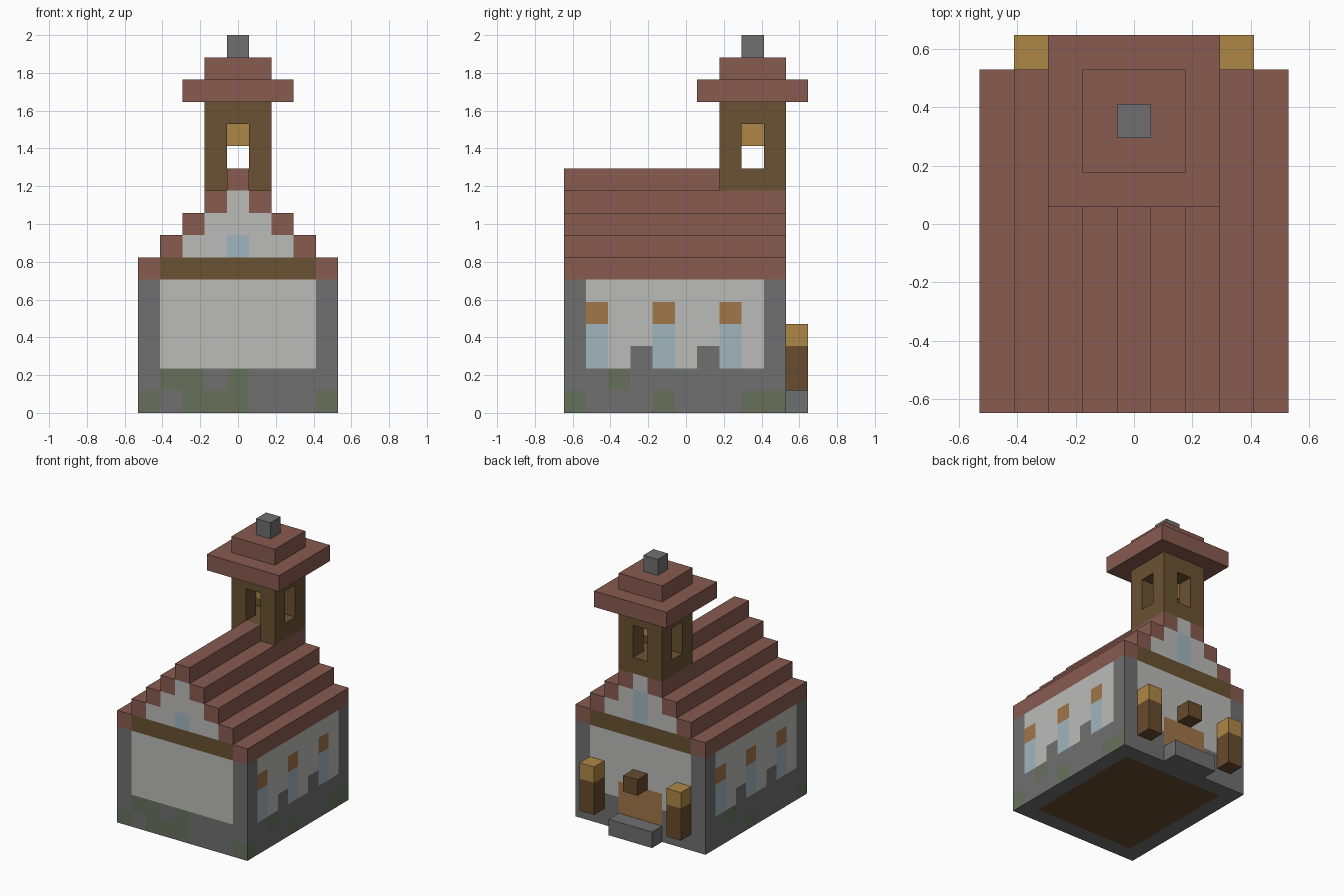
import bpy, bmesh
from itertools import product
from mathutils import Vector

cube = bpy.data.objects.get("Cube")
if cube:
    bpy.data.objects.remove(cube)

U = 2 / 17                          # edge length of one block
CORNER = Vector((-4.5, -5.5, 0))    # grid corner, in blocks


def linear(c):
    c /= 255
    return c / 12.92 if c <= 0.04045 else ((c + 0.055) / 1.055) ** 2.4


def material(name, r, g, b):
    m = bpy.data.materials.new(name)
    colour = (linear(r), linear(g), linear(b), 1)
    m.use_nodes = True
    bsdf = m.node_tree.nodes["Principled BSDF"]
    bsdf.inputs["Base Color"].default_value = colour
    bsdf.inputs["Roughness"].default_value = 0.9
    m.diffuse_color = colour
    return m


# Letter codes for the colours
PALETTE = {
    "S": material("grey stone", 112, 112, 112),
    "M": material("mossy stone", 105, 112, 92),
    "P": material("pale plaster", 187, 187, 185),
    "G": material("pale blue glass", 160, 182, 190),
    "R": material("red roof tile", 135, 91, 80),
    "T": material("dark timber", 106, 82, 50),
    "O": material("ochre wood", 160, 118, 72),
    "B": material("gold", 174, 135, 70),
    "W": material("brown wood", 104, 76, 46),
}
SIDES = [Vector(s) for s in ((1, 0, 0), (-1, 0, 0), (0, 1, 0),
                             (0, -1, 0), (0, 0, 1), (0, 0, -1))]


def cells(xs, ys, zs):
    """Set of grid cells, each range given as (first, last)."""
    return set(product(*(range(a, b + 1) for a, b in (xs, ys, zs))))


def build(name, solid, paint):
    """Skin a set of cells; paint is a letter or a rule (cell, normal) -> letter."""
    bm = bmesh.new()
    verts, used = {}, []
    mesh = bpy.data.meshes.new(name)
    for cell in sorted(solid):
        centre = Vector(cell) + Vector((0.5, 0.5, 0.5))
        for n in SIDES:
            if tuple(int(a + b) for a, b in zip(cell, n)) in solid:
                continue
            u = Vector((n.y, n.z, n.x))
            v = n.cross(u)
            loop = []
            for a, b in ((-1, -1), (1, -1), (1, 1), (-1, 1)):
                p = centre + (n + a * u + b * v) / 2
                key = tuple(round(c) for c in p)
                if key not in verts:
                    verts[key] = bm.verts.new((p + CORNER) * U)
                loop.append(verts[key])
            face = bm.faces.new(loop)
            letter = paint if isinstance(paint, str) else paint(cell, n)
            if letter not in used:
                used.append(letter)
                mesh.materials.append(PALETTE[letter])
            face.material_index = used.index(letter)
    bm.to_mesh(mesh)
    bm.free()
    obj = bpy.data.objects.new(name, mesh)
    bpy.context.collection.objects.link(obj)
    return obj


# Wall patterns, top row first, running along +x or +y
PLAIN = "SPPPPPPPS"
FRONT = [PLAIN] * 4 + ["SMMSMSSSS", "MSMMMSSSM"]
BACK = [PLAIN] * 3 + ["SPPOOOPPS", "SSSOOOSSS", "SSSSSSSSS"]
EAST = ["SPPPPPPPPS", "SOPPOPPOPS", "SGPPGPPGPS",
        "SGPSGPSGPS", "SSMSSSSSSS", "MSSSMSSSMM"]
WEST = [row[::-1] for row in EAST[:5]] + ["MSSSSMSSSS"]


def wall_paint(cell, n):
    x, y, z = cell
    if n.y:
        return (FRONT if n.y < 0 else BACK)[5 - z][x]
    if n.x:
        return (EAST if n.x > 0 else WEST)[5 - z][y]
    inside = 0 < x < 8 and 0 < y < 9
    return "W" if n.z < 0 and inside else "S"


def roof_paint(cell, n):
    x, y, z = cell
    edge = z - 6
    if not n.y or z > 9 or not edge < x < 8 - edge:
        return "R"
    if z == 6:
        return "T"                       # beam under the gable
    window_top = 8 if n.y > 0 else 7
    return "G" if x == 4 and z <= window_top else "P"


# Main building
build("walls", cells((0, 8), (0, 9), (0, 5)), wall_paint)

# Stepped roof with a ridge that stops at the tower
roof = cells((4, 4), (0, 6), (10, 10))
for step in range(4):
    roof |= cells((step, 8 - step), (0, 9), (6 + step, 6 + step))
build("stepped_roof", roof, roof_paint)

# Bell tower, open through both directions
tower = cells((3, 5), (7, 9), (10, 13))
tower -= cells((4, 4), (7, 9), (11, 12)) | cells((3, 5), (8, 8), (11, 12))
build("bell_tower", tower, "T")
build("bell", cells((4, 4), (8, 8), (12, 12)), "B")
build("tower_roof", cells((2, 6), (6, 10), (14, 14))
      | cells((3, 5), (7, 9), (15, 15)), "R")
build("finial", cells((4, 4), (8, 8), (16, 16)), "S")

# Entrance at the back
build("door_step", cells((3, 5), (10, 10), (0, 0)), "S")
build("door_canopy", cells((4, 4), (10, 10), (3, 3)), "W")
for side, x in (("left", 7), ("right", 1)):
    build(side + "_lamp_post", cells((x, x), (10, 10), (1, 3)),
          lambda cell, n: "B" if cell[2] == 3 else "W")
